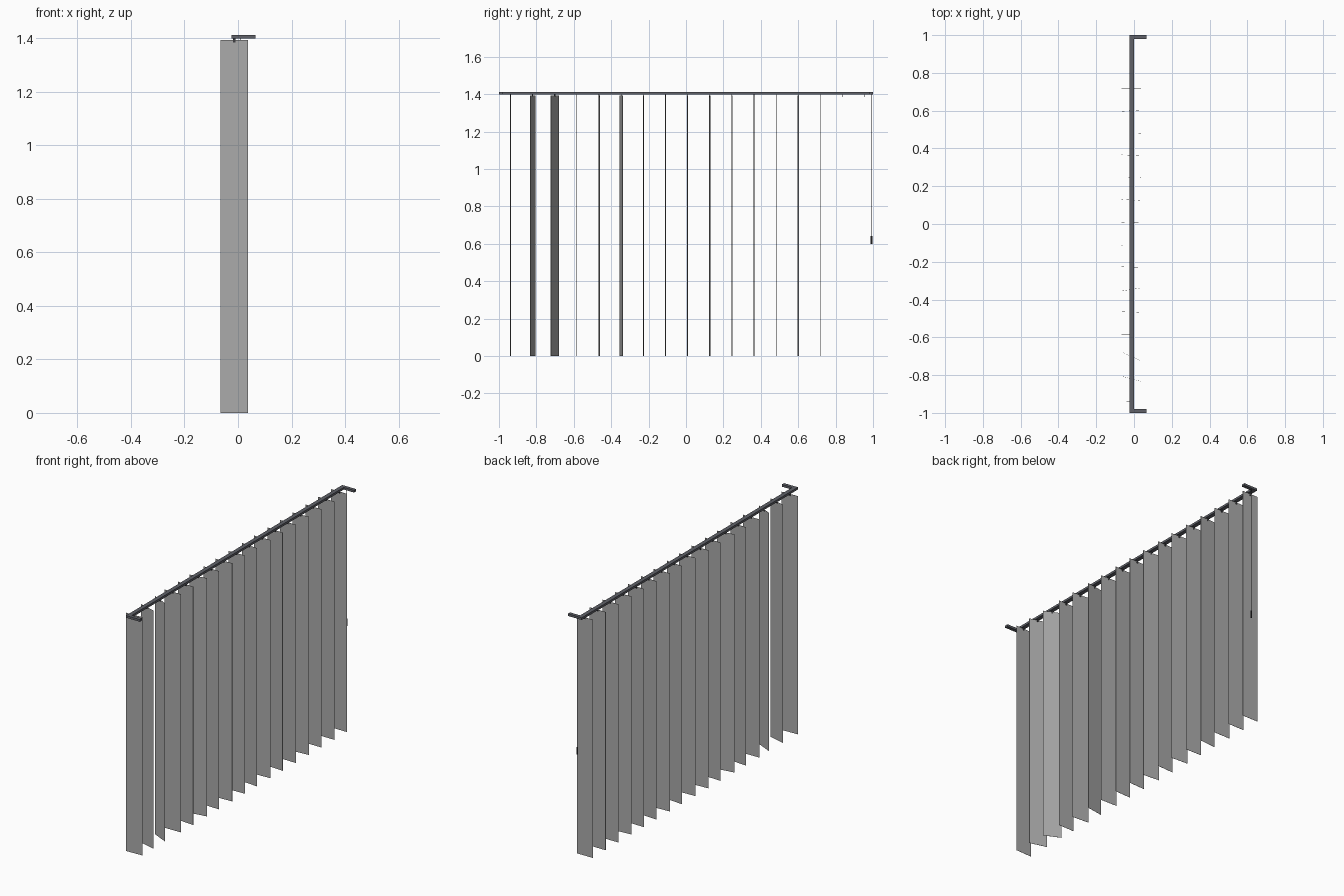
import bpy, bmesh, math
from mathutils import Matrix

if "Cube" in bpy.data.objects:
    bpy.data.objects.remove(bpy.data.objects["Cube"])


def material(name, colour):
    m = bpy.data.materials.new(name)
    m.diffuse_color = (*colour, 1)
    m.use_nodes = True
    m.node_tree.nodes["Principled BSDF"].inputs["Base Color"].default_value = m.diffuse_color
    return m


FABRIC = material("grey fabric", (0.41, 0.41, 0.41))
METAL = material("dark metal", (0.115, 0.12, 0.14))
PLASTIC = material("black plastic", (0.05, 0.05, 0.055))


def finish(bm, name, mat):
    mesh = bpy.data.meshes.new(name)
    bm.to_mesh(mesh)
    bm.free()
    mesh.materials.append(mat)
    ob = bpy.data.objects.new(name, mesh)
    bpy.context.collection.objects.link(ob)
    return ob


def box(name, lo, hi, mat, turn=0):
    """Box between two corners, turned about its own vertical axis."""
    size = [b - a for a, b in zip(lo, hi)]
    mid = [(a + b) / 2 for a, b in zip(lo, hi)]
    bm = bmesh.new()
    bmesh.ops.create_cube(bm, size=1)
    bm.transform(Matrix.Rotation(math.radians(turn), 4, 'Z') @ Matrix.Diagonal((*size, 1)))
    ob = finish(bm, name, mat)
    ob.location = mid
    return ob


def rod(name, x, y, z0, z1, r, mat, sides=8):
    bm = bmesh.new()
    bmesh.ops.create_cone(bm, cap_ends=True, segments=sides, radius1=r, radius2=r, depth=z1 - z0)
    ob = finish(bm, name, mat)
    ob.location = (x, y, (z0 + z1) / 2)
    return ob


# Head rail and the two end brackets
box("head_rail", (-0.025, -1, 1.399), (-0.001, 1, 1.412), METAL)
for side, y in (("near", -0.99), ("far", 0.99)):
    box(side + "_bracket", (-0.001, y - 0.01, 1.399), (0.065, y + 0.01, 1.412), METAL)

# Hanging slats, each with its own slight turn, and their clips
TURNS = [2, -15, -25, 1, -4, 9, -2, 2.5, 2, -5, 2.5, -3.5, -1, 4, 0, 0, 0]
CX = -0.014
for i, turn in enumerate(TURNS):
    y = -0.938 + i * 0.1183
    box(f"slat_{i + 1}", (CX - 0.052, y - 0.0005, 0), (CX + 0.052, y + 0.0005, 1.394), FABRIC, turn)
    box(f"clip_{i + 1}", (CX - 0.005, y - 0.0015, 1.384), (CX + 0.005, y + 0.0015, 1.4), PLASTIC, turn)

# Pull cord with its weighted handle
rod("pull_cord", 0.01, 0.992, 0.62, 1.4, 0.0015, PLASTIC, 6)
rod("cord_handle", 0.01, 0.992, 0.6, 0.642, 0.0045, PLASTIC)
